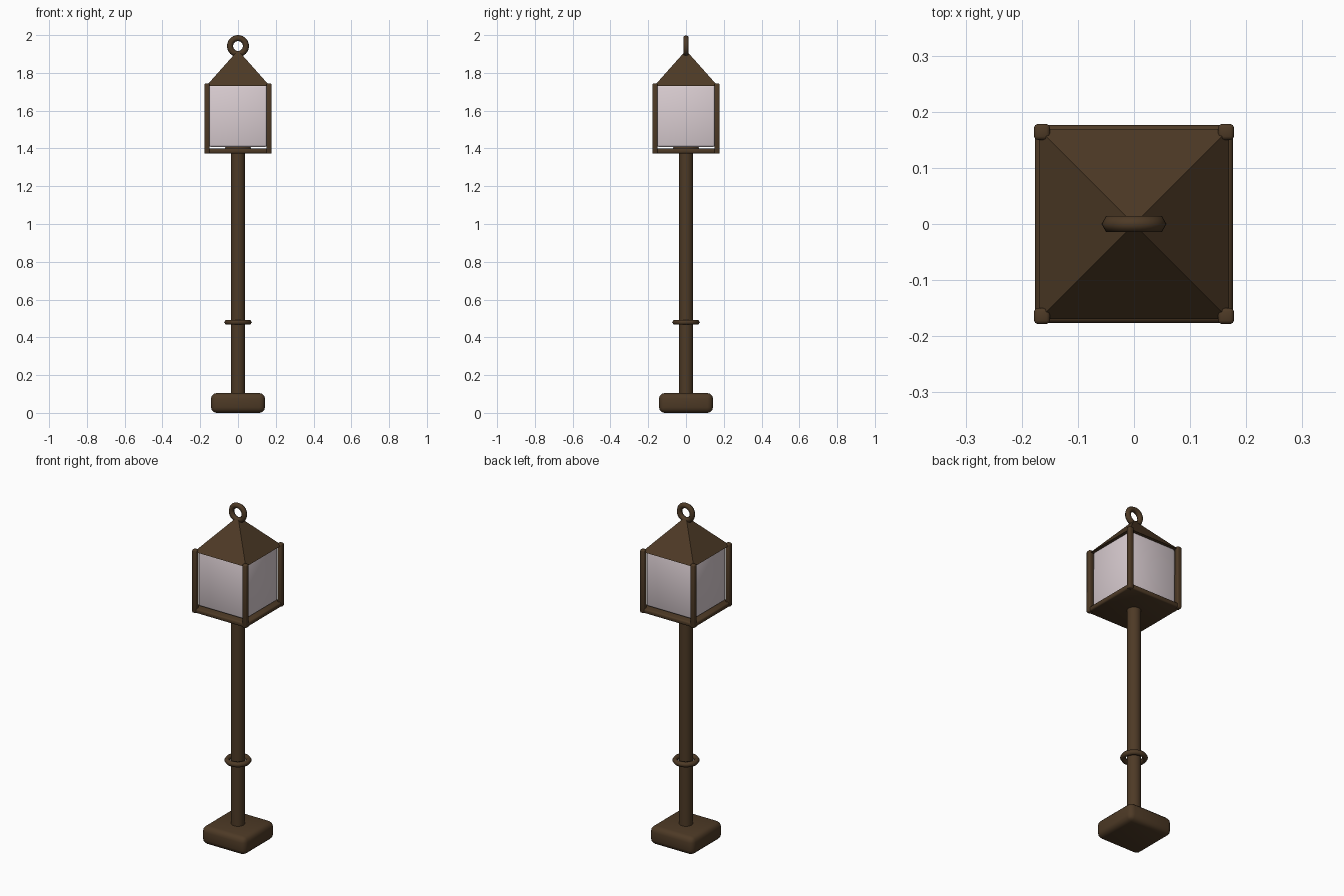
import bpy, math

if "Cube" in bpy.data.objects:
    bpy.data.objects.remove(bpy.data.objects["Cube"])


def material(name, rgba):
    m = bpy.data.materials.new(name)
    m.diffuse_color = rgba
    m.use_nodes = True
    m.node_tree.nodes["Principled BSDF"].inputs["Base Color"].default_value = m.diffuse_color
    return m


BRONZE = material("dark bronze", (0.075, 0.042, 0.019, 1))
GLASS = material("frosted glass", (0.70, 0.61, 0.64, 0.9))


def finish(name, mat, angle=40):
    o = bpy.context.object
    o.name = name
    o.data.materials.append(mat)
    bpy.ops.object.shade_smooth_by_angle(angle=math.radians(angle))
    return o


def box(name, x, y, half, z0, z1, bevel, segs, mat):
    bpy.ops.mesh.primitive_cube_add(size=1, location=(x, y, (z0 + z1) / 2))
    o = bpy.context.object
    o.scale = (half * 2, half * 2, z1 - z0)
    bpy.ops.object.transform_apply(location=False, rotation=False, scale=True)
    b = o.modifiers.new("bevel", 'BEVEL')
    b.width, b.segments = bevel, segs
    bpy.ops.object.modifier_apply(modifier="bevel")
    return finish(name, mat, 50)


def ring(name, z, major, minor, upright=False):
    bpy.ops.mesh.primitive_torus_add(
        major_radius=major, minor_radius=minor, major_segments=32, minor_segments=6,
        location=(0, 0, z), rotation=(math.pi / 2 if upright else 0, 0, 0))
    return finish(name, BRONZE, 65)


# Foot and pole
box("base", 0, 0, 0.143, 0, 0.105, 0.03, 3, BRONZE)
bpy.ops.mesh.primitive_cylinder_add(vertices=32, radius=0.037, depth=1.33, location=(0, 0, 0.725))
finish("pole", BRONZE)
ring("pole_collar", 0.48, 0.058, 0.015)
ring("lantern_collar", 1.395, 0.058, 0.015)

# Lantern floor, glass and corner posts
box("lantern_floor", 0, 0, 0.176, 1.373, 1.4, 0.008, 2, BRONZE)
box("lantern_glass", 0, 0, 0.154, 1.407, 1.735, 0.012, 2, GLASS)
for sx in (-1, 1):
    for sy in (-1, 1):
        box("corner_post", sx * 0.164, sy * 0.164, 0.014, 1.372, 1.744, 0.006, 2, BRONZE)

# Pyramid roof and hanging ring
bpy.ops.mesh.primitive_cone_add(vertices=4, radius1=0.169 * math.sqrt(2), radius2=0.012, depth=0.18,
                                location=(0, 0, 1.82), rotation=(0, 0, math.pi / 4))
finish("roof", BRONZE)
ring("hanging_ring", 1.942, 0.042, 0.016, upright=True)
